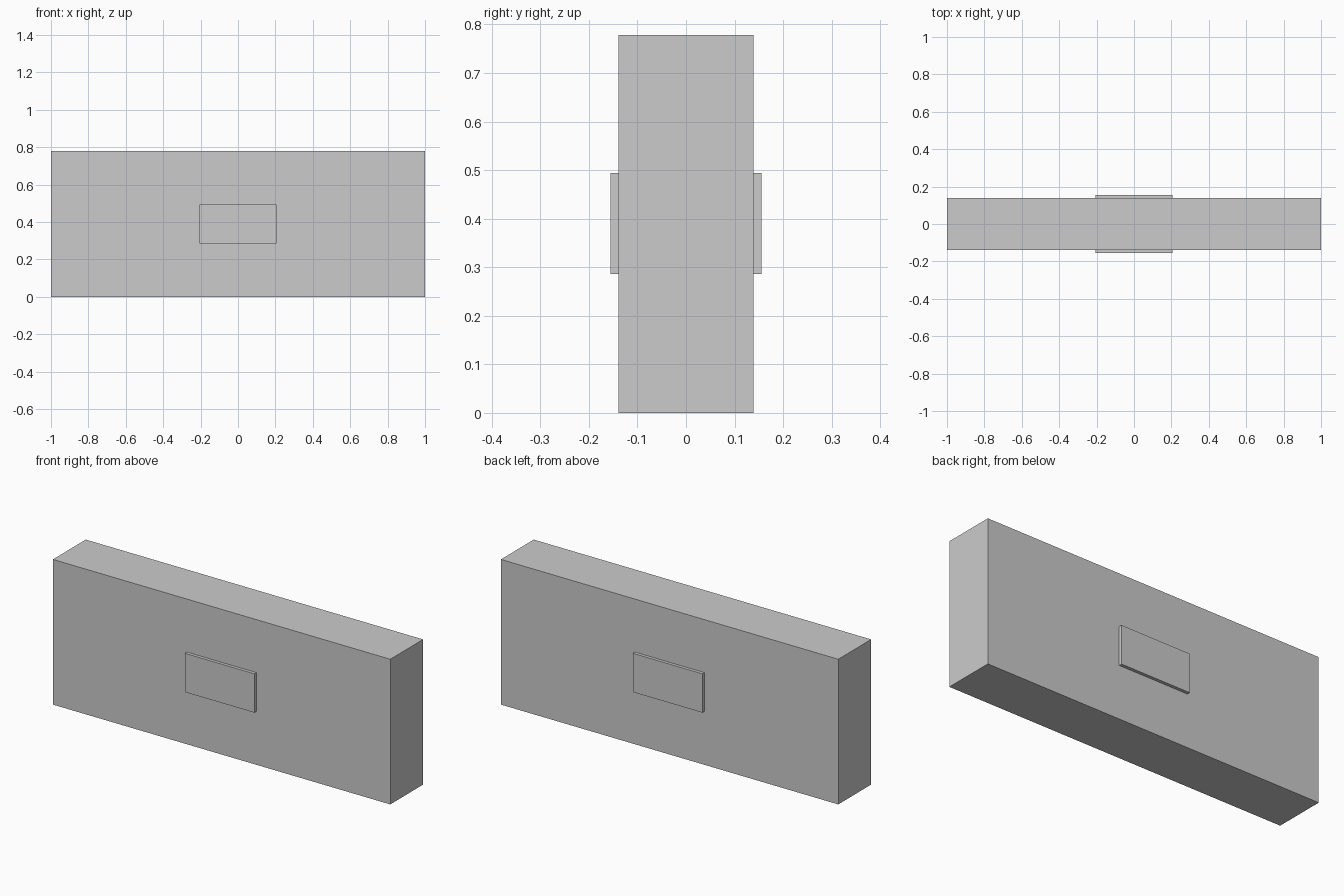
import bpy

if "Cube" in bpy.data.objects:
    bpy.data.objects.remove(bpy.data.objects["Cube"])


def box(name, size, centre):
    bpy.ops.mesh.primitive_cube_add(size=1, location=centre)
    ob = bpy.context.object
    ob.name = name
    ob.scale = size
    bpy.ops.object.transform_apply(location=False, rotation=False, scale=True)
    return ob


HEIGHT = 0.778
DEPTH = 0.278
PLATE_T = 0.017

# Main slab
box("slab_body", (2.0, DEPTH, HEIGHT), (0, 0, HEIGHT / 2))

# Thin raised plates on the front and back faces
for name, side in (("front_plate", -1), ("back_plate", 1)):
    box(name, (0.412, PLATE_T, 0.208), (0, side * (DEPTH + PLATE_T) / 2, 0.39))
